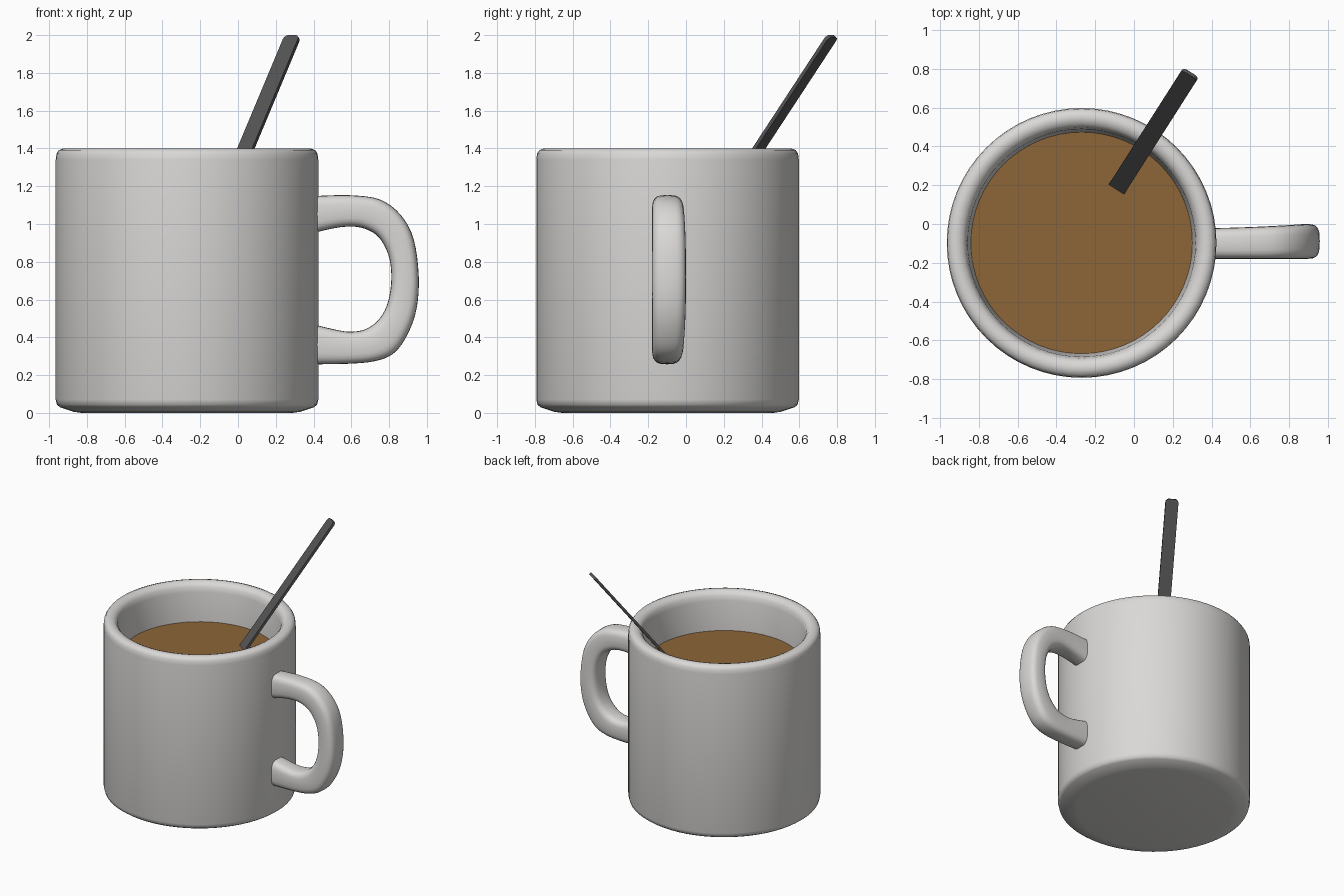
import bpy, bmesh, math
from mathutils import Vector

if "Cube" in bpy.data.objects:
    bpy.data.objects.remove(bpy.data.objects["Cube"])

CX, CY = -0.27, -0.0975   # mug axis


def material(name, rgb):
    m = bpy.data.materials.new(name)
    m.diffuse_color = (*rgb, 1)
    m.use_nodes = True
    m.node_tree.nodes["Principled BSDF"].inputs["Base Color"].default_value = m.diffuse_color
    return m


CERAMIC = material("light_grey_ceramic", (0.70, 0.69, 0.675))
COFFEE = material("milky_coffee", (0.27, 0.13, 0.04))
DARK = material("dark_grey", (0.09, 0.09, 0.09))


def finish(bm, name, mat, angle=40):
    bmesh.ops.recalc_face_normals(bm, faces=bm.faces)
    me = bpy.data.meshes.new(name)
    bm.to_mesh(me)
    bm.free()
    me.materials.append(mat)
    ob = bpy.data.objects.new(name, me)
    bpy.context.collection.objects.link(ob)
    bpy.ops.object.select_all(action='DESELECT')
    ob.select_set(True)
    bpy.context.view_layer.objects.active = ob
    bpy.ops.object.shade_smooth_by_angle(angle=math.radians(angle))
    return ob


def loft(bm, rings):
    """Skin closed rings of points and cap both ends."""
    vr = [[bm.verts.new(p) for p in ring] for ring in rings]
    n = len(vr[0])
    for a, b in zip(vr, vr[1:]):
        for i in range(n):
            j = (i + 1) % n
            bm.faces.new((a[i], a[j], b[j], b[i]))
    bm.faces.new(vr[0])
    bm.faces.new(vr[-1])


def lathe(name, profile, mat, n=64):
    bm = bmesh.new()
    loft(bm, [[(CX + r * math.cos(2 * math.pi * i / n),
                CY + r * math.sin(2 * math.pi * i / n), z) for i in range(n)]
              for r, z in profile])
    return finish(bm, name, mat)


# Mug body: chamfered foot, straight wall, rounded lip, inner wall and floor
lathe("mug_body", [
    (0.56, 0.0), (0.60, 0.006), (0.672, 0.03), (0.688, 0.042), (0.695, 0.07),
    (0.695, 1.34), (0.691, 1.372), (0.679, 1.391), (0.655, 1.4), (0.635, 1.399),
    (0.612, 1.39), (0.595, 1.368), (0.587, 1.33), (0.571, 1.10), (0.56, 0.2),
    (0.50, 0.12)], CERAMIC)

# Coffee surface
lathe("coffee", [(0.572, 1.09), (0.572, 1.10)], COFFEE)

# Handle: (outer x, outer z, inner x, inner z, +y edge) along the loop
STATIONS = [Vector(s) for s in (
    (0.36, 1.145, 0.36, 0.940, ), (0.45, 1.150, 0.45, 0.965),
    (0.60, 1.152, 0.56, 0.985), (0.75, 1.130, 0.655, 0.980),
    (0.86, 1.050, 0.74, 0.935), (0.93, 0.920, 0.795, 0.840),
    (0.957, 0.72, 0.812, 0.720), (0.945, 0.55, 0.795, 0.590),
    (0.90, 0.420, 0.75, 0.500), (0.83, 0.320, 0.68, 0.445),
    (0.73, 0.275, 0.60, 0.430), (0.58, 0.260, 0.52, 0.440),
    (0.36, 0.257, 0.36, 0.478))]


def catmull(p, steps=4):
    out = []
    for i in range(len(p) - 1):
        a, b, c, d = p[max(i - 1, 0)], p[i], p[i + 1], p[min(i + 2, len(p) - 1)]
        for k in range(steps):
            t = k / steps
            out.append(0.5 * (2 * b + (c - a) * t + (2 * a - 5 * b + 4 * c - d) * t * t
                              + (3 * b - a - 3 * c + d) * t ** 3))
    return out + [p[-1]]


def squircle(a, e=0.6):
    c, s = math.cos(a), math.sin(a)
    return math.copysign(abs(c) ** e, c), math.copysign(abs(s) ** e, s)


path = catmull(STATIONS)
rings = []
for k, s in enumerate(path):
    ymin = -0.18
    ymax = -0.022 + 0.022 * math.sin(math.pi * min(1, k / (len(path) - 1) * 1.0)) ** 2
    outer, inner = Vector((s[0], 0, s[1])), Vector((s[2], 0, s[3]))
    ring = []
    for i in range(24):
        u, v = squircle(2 * math.pi * i / 24)
        p = (outer + inner) / 2 + (outer - inner) / 2 * u
        p.y = (ymin + ymax) / 2 + (ymax - ymin) / 2 * v
        ring.append(p)
    rings.append(ring)
bm = bmesh.new()
loft(bm, rings)
finish(bm, "handle", CERAMIC, 50)

# Stir stick: thin flat strip with rounded tip corners, leaning out of the coffee
tip = Vector((0.29, 0.775, 1.994))
along = Vector((0.37, 0.58, 0.885)).normalized()
side = along.cross(Vector((0, 0, 1))).normalized()
flat = side.cross(along)
W, T, R, L = 0.047, 0.010, 0.026, 1.25
outline = [(-W, -L), (W, -L)]
for sx, start in ((1, 0), (-1, 90)):
    for i in range(6):
        a = math.radians(start + 18 * i)
        outline.append((sx * (W - R) + R * math.cos(a), -R + R * math.sin(a)))
bm = bmesh.new()
loft(bm, [[tip + side * u + along * v + flat * t for u, v in outline] for t in (-T, T)])
finish(bm, "stir_stick", DARK, 30)
